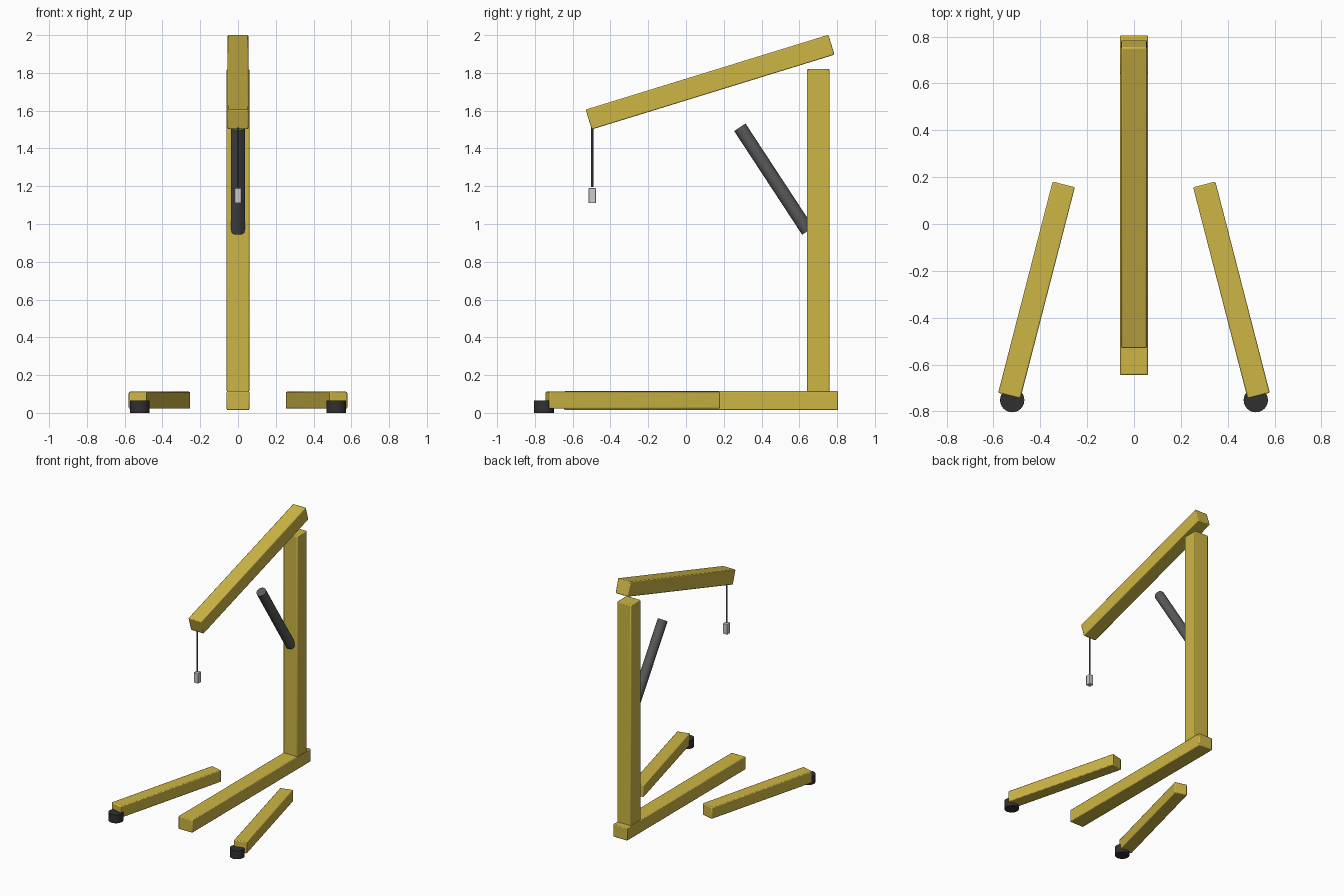
import bpy
from mathutils import Vector

if "Cube" in bpy.data.objects:
    bpy.data.objects.remove(bpy.data.objects["Cube"])


def material(name, rgb):
    m = bpy.data.materials.new(name)
    m.diffuse_color = (*rgb, 1)
    m.use_nodes = True
    m.node_tree.nodes["Principled BSDF"].inputs["Base Color"].default_value = m.diffuse_color
    return m


yellow = material("yellow paint", (0.62, 0.47, 0.06))
black = material("black rubber", (0.03, 0.03, 0.03))
dark = material("dark steel", (0.10, 0.10, 0.10))


def finish(obj, name, mat, bevel=0):
    obj.name = name
    if mat:
        obj.data.materials.append(mat)
    if bevel:
        mod = obj.modifiers.new("bevel", "BEVEL")
        mod.width = bevel
        mod.segments = 2
    bpy.ops.object.shade_smooth_by_angle()
    return obj


def place_along(obj, a, b):
    # local y runs from a to b, local z stays as upright as possible
    obj.location = (a + b) / 2
    obj.rotation_euler = (b - a).to_track_quat('Y', 'Z').to_euler()


def beam(name, a, b, width, height, mat=yellow, bevel=0.006):
    a, b = Vector(a), Vector(b)
    bpy.ops.mesh.primitive_cube_add(size=1)
    o = bpy.context.object
    for v in o.data.vertices:
        v.co.x *= width
        v.co.y *= (b - a).length
        v.co.z *= height
    place_along(o, a, b)
    return finish(o, name, mat, bevel)


def rod(name, a, b, radius, mat=None, sides=24):
    a, b = Vector(a), Vector(b)
    bpy.ops.mesh.primitive_cylinder_add(vertices=sides, radius=radius, depth=(b - a).length)
    o = bpy.context.object
    o.location = (a + b) / 2
    o.rotation_euler = (b - a).to_track_quat('Z', 'Y').to_euler()
    return finish(o, name, mat)


# Frame: base rail, mast and sloping boom
beam("base_rail", (0, -0.645, 0.065), (0, 0.805, 0.065), 0.12, 0.10)
beam("mast", (0, 0.70, 0.11), (0, 0.70, 1.82), 0.12, 0.12)
beam("boom", (0, -0.515, 1.553), (0, 0.77, 1.949), 0.11, 0.11)

# Hydraulic ram
rod("ram", (0, 0.645, 0.963), (0, 0.285, 1.512), 0.036, dark)

# Hanging line and hook block
rod("hanging_line", (0, -0.497, 1.195), (0, -0.497, 1.53), 0.006, dark, 12)
beam("hook_block", (0, -0.516, 1.15), (0, -0.477, 1.15), 0.036, 0.08, None, 0.003)

# Splayed legs with casters
for side, label in ((-1, "left"), (1, "right")):
    beam(label + "_leg", (side * 0.30, 0.169, 0.067), (side * 0.5325, -0.733, 0.067), 0.098, 0.09)
    rod(label + "_caster", (side * 0.52, -0.752, 0), (side * 0.52, -0.752, 0.065), 0.052, black)
